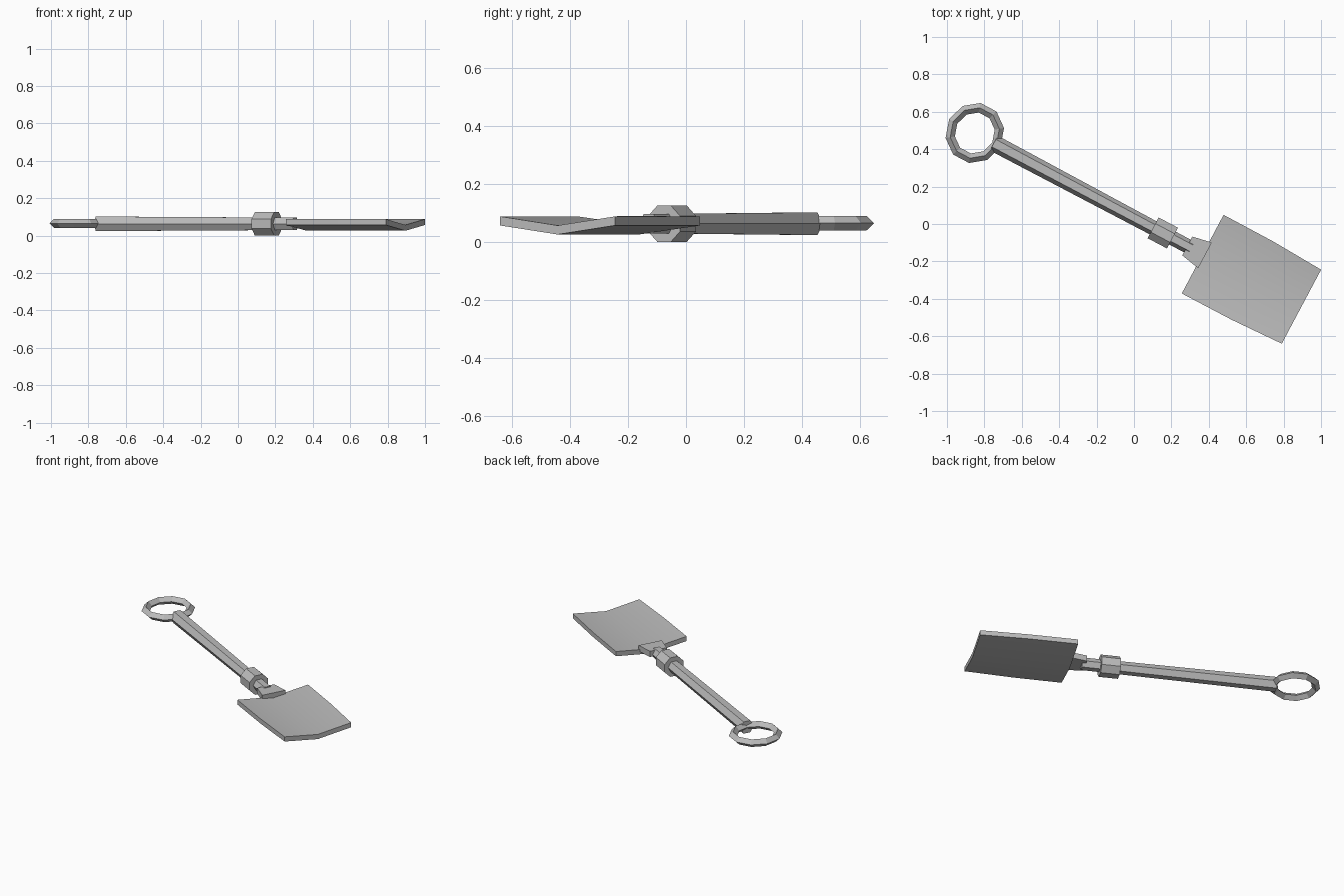
import bpy, bmesh, math
from mathutils import Matrix

cube = bpy.data.objects.get("Cube")
if cube:
    bpy.data.objects.remove(cube)

# One plain metal for the whole tool
metal = bpy.data.materials.new("grey_metal")
metal.use_nodes = True
metal.diffuse_color = (0.5, 0.5, 0.5, 1)
metal.node_tree.nodes["Principled BSDF"].inputs["Base Color"].default_value = (0.5, 0.5, 0.5, 1)

# The tool is modelled along x, then laid down at an angle
MID_Z = 0.063
PLACE = Matrix.Rotation(math.radians(-28), 4, 'Z') @ Matrix.Translation((0, 0.03, 0))


def finish(obj, smooth=False):
    obj.data.materials.append(metal)
    obj.data.transform(PLACE)
    if smooth:
        bpy.ops.object.select_all(action='DESELECT')
        obj.select_set(True)
        bpy.context.view_layer.objects.active = obj
        bpy.ops.object.shade_smooth_by_angle(angle=math.radians(30))
    return obj


def loft(name, sections, smooth=False):
    """Skin closed cross-sections that share a point count, and cap both ends."""
    bm = bmesh.new()
    rows = [[bm.verts.new(p) for p in section] for section in sections]
    n = len(rows[0])
    for a, b in zip(rows, rows[1:]):
        for i in range(n):
            j = (i + 1) % n
            bm.faces.new((a[i], a[j], b[j], b[i]))
    bm.faces.new(rows[0])
    bm.faces.new(rows[-1])
    bmesh.ops.recalc_face_normals(bm, faces=bm.faces)
    mesh = bpy.data.meshes.new(name)
    bm.to_mesh(mesh)
    bm.free()
    obj = bpy.data.objects.new(name, mesh)
    bpy.context.collection.objects.link(obj)
    return finish(obj, smooth)


def polygon(x, radius, sides, turn=0.0):
    angles = [turn + math.tau * i / sides for i in range(sides)]
    return [(x, radius * math.cos(a), MID_Z + radius * math.sin(a)) for a in angles]


# Tapered six-sided shaft and eight-sided collar
loft("shaft", [polygon(-0.865, 0.045, 6), polygon(0.33, 0.038, 6)])
loft("collar", [polygon(x, 0.068, 8, math.pi / 8) for x in (0.1, 0.217)])

# Flared socket plate joining shaft to blade
loft("socket_plate", [[(x, -w, 0.052), (x, w, 0.052), (x, w, 0.09), (x, -w, 0.09)]
                      for x, w in ((0.307, 0.057), (0.414, 0.078))])


# Shallow dished blade, narrowing at the tip
def blade_section(x, w):
    top = [(x, -w, 0.088), (x, 0, 0.057), (x, w, 0.088)]
    return top + [(px, py, pz - 0.031) for px, py, pz in reversed(top)]


loft("blade", [blade_section(x, w) for x, w in ((0.4, 0.238), (0.7, 0.237), (0.998, 0.224))], True)

# Faceted ring grip with a diamond section
bpy.ops.mesh.primitive_torus_add(major_segments=10, minor_segments=4,
                                 major_radius=0.132, minor_radius=0.025)
ring = bpy.context.object
ring.name = "ring_grip"
ring.data.transform(Matrix.Translation((-0.98, 0, MID_Z + 0.002)) @ Matrix.Diagonal((0.99, 1.045, 1, 1)))
finish(ring)
